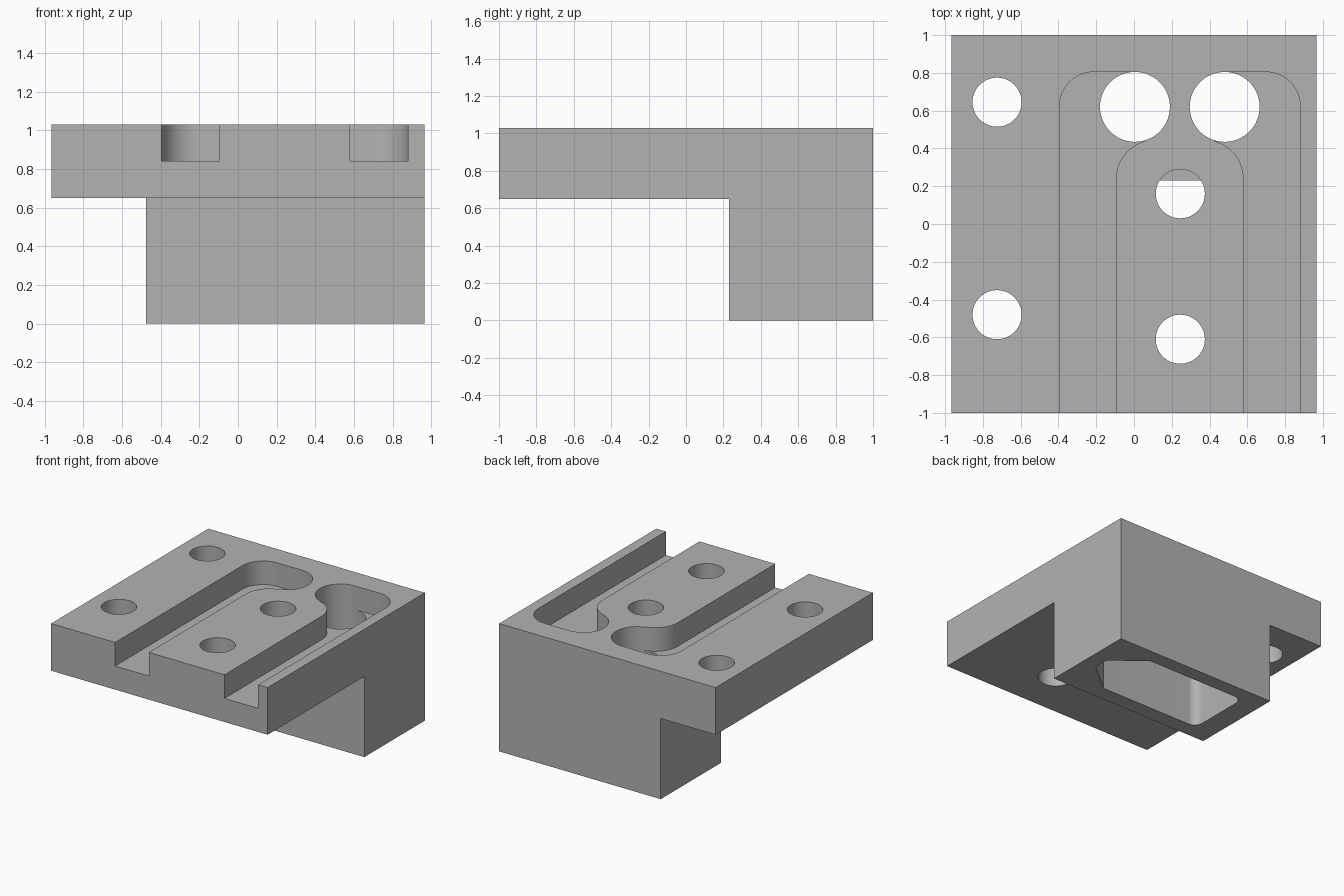
import bpy
import bmesh
from math import cos, sin, radians

cube = bpy.data.objects.get("Cube")
if cube:
    bpy.data.objects.remove(cube, do_unlink=True)

grey = bpy.data.materials.new("plain_grey")
grey.use_nodes = True
colour = (0.45, 0.45, 0.45, 1)
grey.diffuse_color = colour
grey.node_tree.nodes["Principled BSDF"].inputs["Base Color"].default_value = colour

TOP, STEP, FLOOR = 1.03, 0.65, 0.84   # top face, plate underside, channel floor
ABOVE, BELOW = 1.2, -0.2              # cutter overshoot
MID = 0.2425                          # channel symmetry line


def arc(cx, cy, r, start, end, n=16):
    angles = [radians(start + (end - start) * i / n) for i in range(n + 1)]
    return [(cx + r * cos(a), cy + r * sin(a)) for a in angles]


def rect(x0, x1, y0, y1):
    return [(x0, y0), (x1, y0), (x1, y1), (x0, y1)]


def prism(name, outline, z0, z1):
    """Extrude a flat outline between two heights."""
    bm = bmesh.new()
    base = bm.faces.new([bm.verts.new((x, y, z0)) for x, y in outline])
    new = bmesh.ops.extrude_face_region(bm, geom=[base])["geom"]
    verts = [v for v in new if isinstance(v, bmesh.types.BMVert)]
    bmesh.ops.translate(bm, verts=verts, vec=(0, 0, z1 - z0))
    bmesh.ops.recalc_face_normals(bm, faces=bm.faces)
    mesh = bpy.data.meshes.new(name)
    bm.to_mesh(mesh)
    bm.free()
    mesh.materials.append(grey)
    obj = bpy.data.objects.new(name, mesh)
    bpy.context.collection.objects.link(obj)
    return obj


body = prism("bracket_body", rect(-0.965, 0.965, -1, 1), 0, TOP)
bpy.context.view_layer.objects.active = body
body.select_set(True)


def cut(outline, z0, z1):
    """Subtract a prism from the body, then discard it."""
    cutter = prism("cutter", outline, z0, z1)
    cutter.hide_render = True
    mod = body.modifiers.new("cut", "BOOLEAN")
    mod.operation = "DIFFERENCE"
    mod.solver = "EXACT"
    mod.object = cutter
    bpy.ops.object.modifier_apply(modifier=mod.name)
    bpy.data.objects.remove(cutter, do_unlink=True)


# Clear the underside, leaving the support block at the back
cut(rect(-2, 2, -2, 0.23), BELOW, STEP)
cut(rect(-2, -0.475, -2, 2), BELOW, STEP)

# Pocket in the bottom of the block, with a tapered nose
pocket = arc(-0.23, 0.815, 0.07, 90, 180, 8) + arc(-0.23, 0.425, 0.07, 180, 270, 8)
pocket += [(0.59, 0.355), (0.84, 0.56), (0.84, 0.68), (0.59, 0.885)]
cut(pocket, BELOW, STEP)

# Two mirrored channels, each ending in a round through hole
channel = [(-0.395, -1.2)] + arc(-0.213, 0.623, 0.182, 180, 90)
channel += [(0.005, 0.805), (0.005, 0.62)]
channel += arc(0.11, 0.24, 0.205, 104, 180) + [(-0.095, -1.2)]
port = arc(0.005, 0.62, 0.185, 0, 354.375, 63)
for mirrored in (False, True):
    for outline, low in ((channel, FLOOR), (port, STEP - 0.1)):
        if mirrored:
            outline = [(2 * MID - x, y) for x, y in outline]
        cut(outline, low, ABOVE)

# Screw holes through the plate
for x, y in ((-0.725, 0.645), (-0.725, -0.48), (0.245, 0.16), (0.245, -0.61)):
    blind = y == 0.16
    cut(arc(x, y, 0.13, 0, 352.5, 47), STEP if blind else STEP - 0.1, ABOVE)

bpy.ops.object.shade_smooth_by_angle(angle=radians(30))
